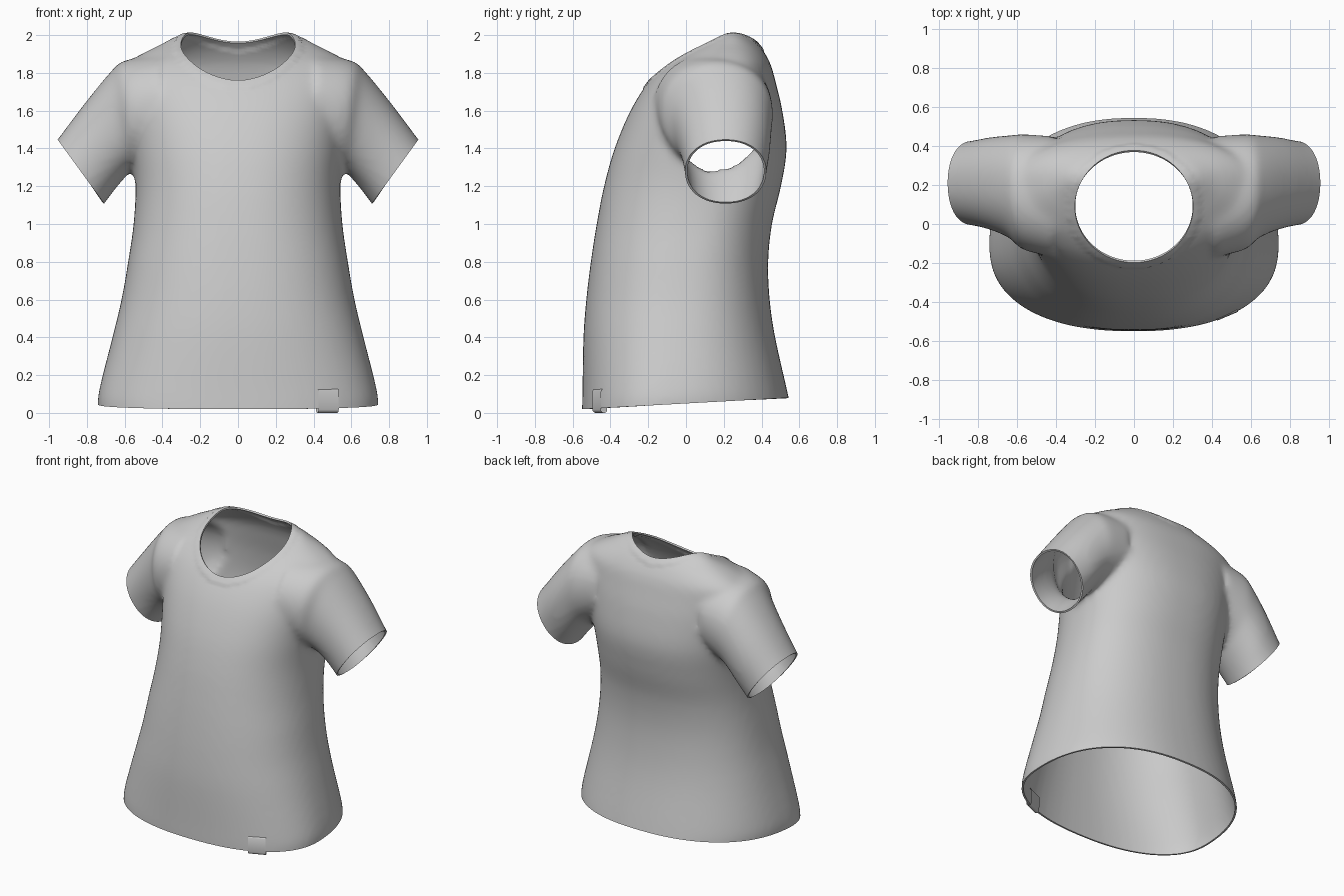
import bpy, bmesh, math
from mathutils import Vector
from mathutils.bvhtree import BVHTree

if "Cube" in bpy.data.objects:
    bpy.data.objects.remove(bpy.data.objects["Cube"])

SEG = 64


def resample(rows, steps=4):
    """Catmull-Rom interpolation through rows of numbers."""
    out = []
    for i in range(len(rows) - 1):
        p = [rows[max(0, min(len(rows) - 1, i + k))] for k in (-1, 0, 1, 2)]
        for s in range(steps):
            t = s / steps
            out.append([0.5 * (2 * b + (c - a) * t + (2 * a - 5 * b + 4 * c - d) * t * t
                               + (3 * b - a - 3 * c + d) * t ** 3)
                        for a, b, c, d in zip(*p)])
    return out + [list(rows[-1])]


def loft(bm, rings):
    """Closed solid through a list of rings."""
    loops = [[bm.verts.new(p) for p in r] for r in rings]
    n = len(loops[0])
    faces = [bm.faces.new((a[i], a[(i + 1) % n], b[(i + 1) % n], b[i]))
             for a, b in zip(loops, loops[1:]) for i in range(n)]
    faces += [bm.faces.new(loops[0][::-1]), bm.faces.new(loops[-1])]
    bmesh.ops.recalc_face_normals(bm, faces=faces)


def power(v, e):
    return math.copysign(abs(v) ** e, v)


def body_ring(z, hw, yf, yb, yc):
    pts = []
    for i in range(SEG):
        a = 2 * math.pi * i / SEG
        s = power(math.sin(a), 2 / 2.3)
        pts.append((hw * power(math.cos(a), 2 / 2.3),
                    yc + s * (yb - yc if s > 0 else yc - yf), z))
    return pts


def sleeve_ring(side, tx, tz, bx, bz, y0, y1):
    pts = []
    for i in range(SEG):
        a = 2 * math.pi * i / SEG
        c, s = power(math.cos(a), 0.93), power(math.sin(a), 0.93)
        pts.append((side * ((tx + bx) / 2 + c * (tx - bx) / 2),
                    (y0 + y1) / 2 + s * (y1 - y0) / 2,
                    (tz + bz) / 2 + c * (tz - bz) / 2))
    return pts


# Torso sections: z, half width, front y, back y, y of widest point
TORSO = [(-.12, .735, -.55, .57, -.12), (.02, .74, -.55, .555, -.12),
         (.12, .735, -.548, .535, -.10), (.4, .665, -.543, .472, -.06),
         (.6, .617, -.528, .443, -.03), (.8, .582, -.504, .435, 0),
         (1.0, .553, -.473, .455, .05), (1.2, .543, -.434, .503, .10),
         (1.4, .56, -.378, .533, .13), (1.6, .59, -.294, .51, .16),
         (1.75, .61, -.20, .475, .18), (1.84, .60, -.11, .45, .20),
         (1.9, .51, -.03, .42, .22), (1.95, .41, .06, .385, .22),
         (1.99, .34, .15, .34, .23), (2.01, .29, .21, .29, .24)]
# Sleeve sections: top x, z, bottom x, z, front y, back y
SLEEVE = [(.42, 1.90, .42, 1.35, -.17, .45), (.60, 1.865, .54, 1.30, -.13, .46),
          (.67, 1.81, .59, 1.255, -.075, .455), (.81, 1.64, .65, 1.185, -.03, .445),
          (.957, 1.445, .71, 1.105, -.005, .425), (1.04, 1.34, .78, 1.01, 0, .42)]

# Rough solid: torso and both sleeves, fused and softened
bm = bmesh.new()
loft(bm, [body_ring(*r) for r in resample(TORSO)])
for side in (-1, 1):
    loft(bm, [sleeve_ring(side, *r) for r in resample(SLEEVE)])
me = bpy.data.meshes.new("rough_shirt")
bm.to_mesh(me)
bm.free()
rough = bpy.data.objects.new("rough_shirt", me)
bpy.context.collection.objects.link(rough)
mod = rough.modifiers.new("fuse", 'REMESH')
mod.mode = 'VOXEL'
mod.voxel_size = 0.02
mod = rough.modifiers.new("soften", 'SMOOTH')
mod.factor, mod.iterations = 0.5, 9
bpy.context.view_layer.update()
dg = bpy.context.evaluated_depsgraph_get()
shirt_mesh = bpy.data.meshes.new_from_object(rough.evaluated_get(dg))
shirt_mesh.name = "shirt"
bpy.data.objects.remove(rough)


def cut(bm, pick, co, no):
    """Slice the picked faces by a plane and drop those beyond it."""
    co, no = Vector(co), Vector(no).normalized()
    faces = [f for f in bm.faces if pick(f.calc_center_median())]
    geom = set(faces)
    for f in faces:
        geom.update(f.edges)
        geom.update(f.verts)
    bmesh.ops.bisect_plane(bm, geom=list(geom), dist=1e-4, plane_co=co, plane_no=no)
    dead = []
    for f in bm.faces:
        c = f.calc_center_median()
        if pick(c) and (c - co).dot(no) > 0:
            dead.append(f)
    bmesh.ops.delete(bm, geom=dead, context='FACES')


# Open the hem and the sleeve ends
bm = bmesh.new()
bm.from_mesh(shirt_mesh)
cut(bm, lambda c: c.z < 0.3, (0, 0, 0.05), (0, 0.055, -1))
for side in (-1, 1):
    cut(bm, lambda c: c.x * side > 0.6 and c.z > 1.0,
        (side * .83, 0, 1.275), (side * .33, 0, -.24))

# Open the neck along an ellipse seen from above
CX, CY, RX, RY = 0, 0.09, 0.302, 0.283


def neck_r(p):
    return math.hypot((p.x - CX) / RX, (p.y - CY) / RY)


tree = BVHTree.FromBMesh(bm)
dead = [f for f in bm.faces if f.calc_center_median().z > 1.5
        and neck_r(f.calc_center_median()) < 1]
bmesh.ops.delete(bm, geom=dead, context='FACES')
for v in bm.verts:
    if v.is_boundary and v.co.z > 1.6:
        r = neck_r(v.co)
        v.co.x, v.co.y = CX + (v.co.x - CX) / r, CY + (v.co.y - CY) / r
        hit = tree.ray_cast(Vector((v.co.x, v.co.y, 3)), Vector((0, 0, -1)))[0]
        if hit:
            v.co.z = hit.z
bm.normal_update()
# Slightly raised neckband
for v, n in [(v, v.normal.copy()) for v in bm.verts if v.co.z > 1.6 and neck_r(v.co) < 1.12]:
    v.co += n * 0.006
for f in bm.faces:
    f.smooth = True
bm.to_mesh(shirt_mesh)
bm.free()
shirt = bpy.data.objects.new("shirt", shirt_mesh)
bpy.context.collection.objects.link(shirt)
mod = shirt.modifiers.new("cloth", 'SOLIDIFY')
mod.thickness, mod.offset = 0.012, -1
mod = shirt.modifiers.new("crisp_rims", 'EDGE_SPLIT')
mod.split_angle = math.radians(55)

# Small folded tab wrapped round the front hem
bm = bmesh.new()
profile = []
for k in range(16):
    a = 2 * math.pi * k / 16
    profile.append((0.018 * math.cos(a),
                    0.064 + math.copysign(0.046, math.sin(a + .01)) + 0.018 * math.sin(a)))
ends = [[bm.verts.new((x, t, z)) for t, z in profile] for x in (-.058, .058)]
for i in range(16):
    j = (i + 1) % 16
    bm.faces.new((ends[0][i], ends[0][j], ends[1][j], ends[1][i])).smooth = True
bmesh.ops.recalc_face_normals(bm, faces=bm.faces[:])
me = bpy.data.meshes.new("hem_tab")
bm.to_mesh(me)
bm.free()
tab = bpy.data.objects.new("hem_tab", me)
tab.location = (0.473, -0.456, 0)
tab.rotation_euler = (0, 0, math.radians(23))
bpy.context.collection.objects.link(tab)
